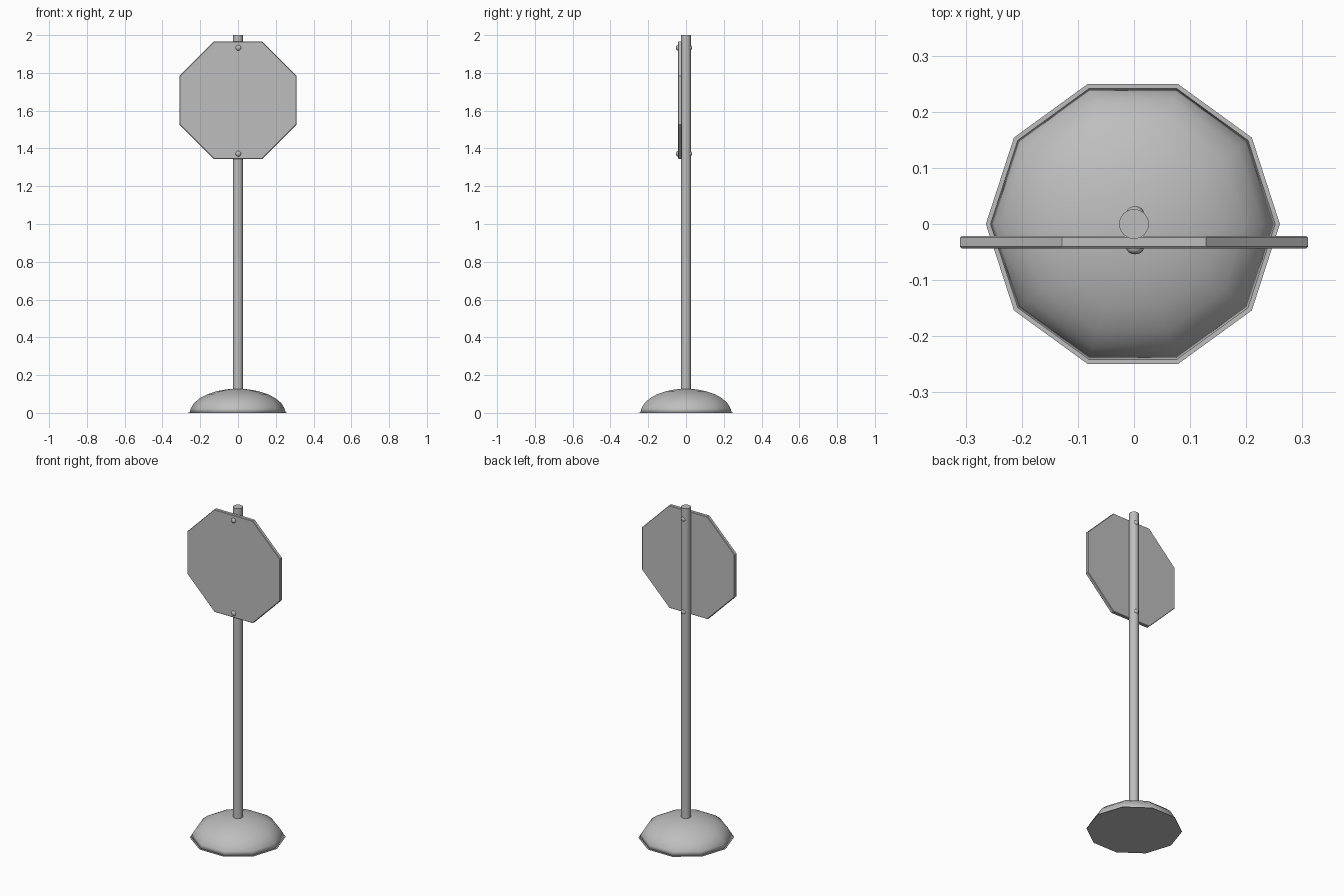
import bpy, bmesh, math
from mathutils import Matrix

cube = bpy.data.objects.get("Cube")
if cube:
    bpy.data.objects.remove(cube, do_unlink=True)

# One plain grey for every part
grey = bpy.data.materials.new("mid_grey")
grey.use_nodes = True
COLOUR = (0.515, 0.515, 0.515, 1)
grey.diffuse_color = COLOUR
grey.node_tree.nodes["Principled BSDF"].inputs["Base Color"].default_value = COLOUR


def revolve(name, profile, sides, turn=0.0, matrix=Matrix(), sharp=40):
    """Closed solid from (radius, height) rings; radius 0 makes a pole."""
    bm = bmesh.new()
    rings = []
    for r, z in profile:
        count = sides if r else 1
        angles = [turn + math.tau * i / sides for i in range(count)]
        rings.append([bm.verts.new((r * math.cos(a), r * math.sin(a), z)) for a in angles])
    for low, high in zip(rings, rings[1:]):
        for i in range(sides):
            j = (i + 1) % sides
            if len(high) == 1:
                bm.faces.new((low[i], low[j], high[0]))
            else:
                bm.faces.new((low[i], low[j], high[j], high[i]))
    bm.faces.new(rings[0][::-1])
    if len(rings[-1]) > 1:
        bm.faces.new(rings[-1])
    bmesh.ops.transform(bm, matrix=matrix, verts=bm.verts)
    bmesh.ops.recalc_face_normals(bm, faces=bm.faces)
    mesh = bpy.data.meshes.new(name)
    bm.to_mesh(mesh)
    bm.free()
    mesh.materials.append(grey)
    obj = bpy.data.objects.new(name, mesh)
    bpy.context.collection.objects.link(obj)
    bpy.ops.object.select_all(action="DESELECT")
    obj.select_set(True)
    bpy.context.view_layer.objects.active = obj
    bpy.ops.object.shade_smooth_by_angle(angle=math.radians(sharp))
    return obj


# Ten-sided foot: thin flange below a dome that is smooth right round its lower edge
foot = Matrix.Translation((-0.002, 0, 0))
revolve("base_flange", [(0.262, 0), (0.262, 0.003)], 10, matrix=foot, sharp=30)
dome = [(0.254, 0.002), (0.248, 0.024), (0.231, 0.052), (0.2, 0.078),
        (0.16, 0.099), (0.11, 0.115), (0.055, 0.125), (0, 0.127)]
revolve("base_dome", dome, 10, matrix=foot, sharp=180)

# Straight post
revolve("post", [(0.0268, 0.1), (0.0268, 2)], 16)

# Octagonal plate with softened edges, facing forward
forward = Matrix.Rotation(math.pi / 2, 4, "X")
R = 0.31 / math.cos(math.pi / 8)
plate = [(R - 0.003, 0), (R, 0.003), (R, 0.019), (R - 0.003, 0.022)]
revolve("sign_plate", plate, 8, math.pi / 8,
        Matrix.Translation((0, -0.0215, 1.655)) @ forward, sharp=30)

# Round-headed bolts on the plate and behind the post
head = [(0.015, -0.008), (0.015, 0.003), (0.011, 0.008), (0.005, 0.0105), (0, 0.011)]
for place, z in (("upper", 1.933), ("lower", 1.372)):
    for side, y, turn in (("front", -0.043, 1), ("back", 0.0205, -1)):
        facing = Matrix.Rotation(turn * math.pi / 2, 4, "X")
        revolve(f"{place}_{side}_bolt", head, 10,
                matrix=Matrix.Translation((0.002, y, z)) @ facing)
